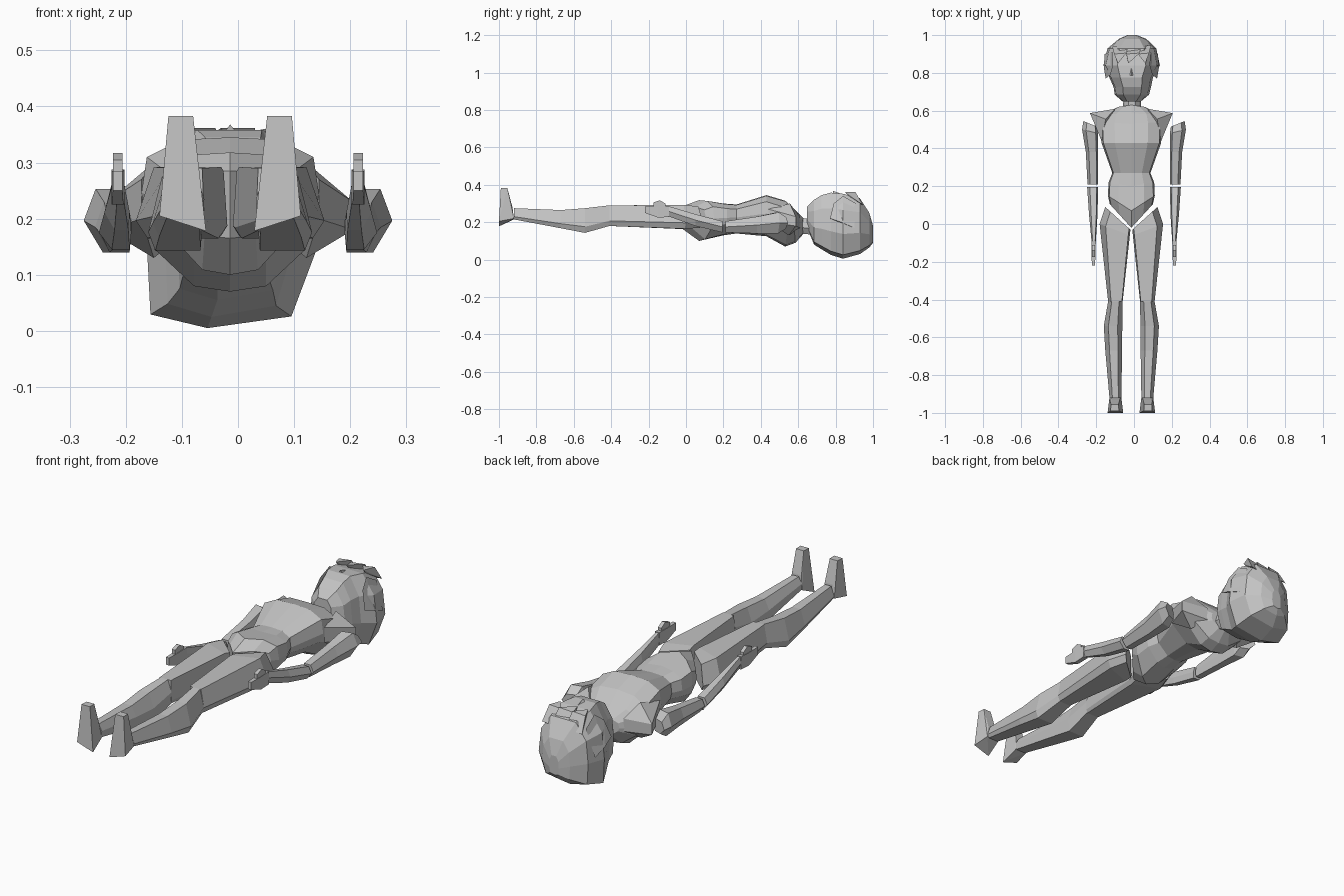
import bpy, bmesh

grey = bpy.data.materials.new("plain grey")
grey.diffuse_color = (0.55, 0.55, 0.55, 1)

C = -0.014          # centre line of the body
# Cross-sections: u runs outer -> inner, v runs back -> front
OCT = [(0, .4), (.08, .75), (.3, 1), (.7, 1), (.92, .75), (1, .4), (.75, 0), (.25, 0)]
THIGH = [(0, .25), (.2, 1), (.95, 1), (1, .15), (.92, 0), (.13, 0)]
CALF = [(0, .25), (.25, 1), (.75, 1), (1, .5), (.95, 0), (.13, 0)]
ARM = [(0, .5), (.25, 1), (.85, 1), (1, .5), (.95, 0), (.4, 0)]
HALF = [(1, 0), (.6, .04), (.08, .36), (0, .55), (.06, .84), (.45, .98), (1, 1)]
SKULL = [(0, .4), (.04, .75), (.25, 1), (.75, 1), (.95, .75), (1, .38), (.86, .06), (.36, 0), (.02, .07)]
BOX = [(0, 0), (0, 1), (1, 1), (1, 0)]


def finish(name, bm):
    bmesh.ops.recalc_face_normals(bm, faces=bm.faces)
    me = bpy.data.meshes.new(name)
    bm.to_mesh(me)
    bm.free()
    me.materials.append(grey)
    bpy.context.collection.objects.link(bpy.data.objects.new(name, me))


def add_loft(bm, rings, prof, flip, closed):
    # ring: y outer, y inner, x outer, x inner, z back, z front
    loops = []
    for yo, yi, xo, xi, zb, zf in rings:
        loop = []
        for u, v in prof:
            x = xo + (xi - xo) * u
            loop.append(bm.verts.new((x if flip is None else 2 * flip - x,
                                      yo + (yi - yo) * u, zb + (zf - zb) * v)))
        loops.append(loop)
    n = len(prof)
    for a, b in zip(loops, loops[1:]):
        for i in range(n if closed else n - 1):
            j = (i + 1) % n
            bm.faces.new((a[i], a[j], b[j], b[i]))
    bm.faces.new(loops[0])
    bm.faces.new(loops[-1])


def loft(name, rings, prof, flip=None):
    bm = bmesh.new()
    add_loft(bm, rings, prof, flip, True)
    finish(name, bm)


def hull(name, pts, flip=None):
    bm = bmesh.new()
    for x, y, z in pts:
        bm.verts.new((x if flip is None else 2 * flip - x, y, z))
    res = bmesh.ops.convex_hull(bm, input=bm.verts)
    bmesh.ops.delete(bm, geom=list({g for g in res["geom_interior"] if isinstance(g, bmesh.types.BMVert)}),
                     context='VERTS')
    finish(name, bm)


# Torso: two mirrored halves welded on the centre line, V-cut at the crotch
bm = bmesh.new()
torso = [(.105, -.02, -.128, C, .165, .285),
         (.15, .07, -.138, C, .10, .318),
         (.22, .20, -.135, C, .13, .30),
         (.27, .27, -.115, C, .14, .295),
         (.43, .43, -.172, C, .125, .345),
         (.54, .53, -.175, C, .07, .315),
         (.58, .585, -.16, C, .09, .265),
         (.62, .63, -.085, C, .14, .22)]
for f in (None, C):
    add_loft(bm, torso, HALF, f, False)
bmesh.ops.remove_doubles(bm, verts=bm.verts, dist=.0005)
finish("torso", bm)

# Neck and head
loft("neck", [(.60, .60, -.058, .037, .14, .22), (.72, .72, -.055, .035, .13, .22)], OCT)
loft("head", [(.648, .648, -.06, .035, .17, .285),
              (.685, .685, -.102, .08, .08, .32),
              (.725, .725, -.108, .09, .055, .345),
              (.775, .775, -.13, .10, .025, .358),
              (.84, .84, -.162, .137, .005, .352),
              (.93, .93, -.14, .118, .03, .328),
              (.98, .98, -.08, .065, .065, .25),
              (1.0, 1.0, -.035, .015, .09, .18)], SKULL)
# Nose
hull("nose", [(-.035, .79, .34), (.008, .79, .34), (C, .785, .368), (C, .85, .345)])

# Hair: fringe pieces over the brow and locks beside the face
fringe = [(-.115, -.03, -.085), (-.05, .04, -.03), (.01, .09, .06)]
for i, (x0, x1, xt) in enumerate(fringe):
    hull(f"fringe_{i + 1}", [(x0, .94, .285), (x1, .945, .295), (x0 + .01, .90, .355),
                             (x1 - .01, .905, .362), (xt, .85, .362), (xt, .87, .34)])
for side, f in (("left", None), ("right", C)):
    hull(side + "_side_lock", [(-.155, .90, .17), (-.115, .91, .30), (-.16, .83, .20),
                               (-.11, .84, .34), (-.15, .77, .22), (-.125, .79, .30)], f)

for side, f, fa in (("left", None, None), ("right", C, 0)):
    # Pointed shoulder wedge on the side of the chest
    hull(side + "_shoulder", [(-.233, .587, .23), (-.233, .587, .18), (-.172, .44, .27), (-.172, .44, .20),
                              (-.15, .555, .30), (-.15, .55, .13), (-.10, .61, .23), (-.10, .61, .17)], f)
    # Thigh with slanted hip cut, then the calf
    loft(side + "_thigh", [(.09, -.03, -.152, -.019, .17, .285),
                           (.0, -.06, -.182, -.022, .165, .292),
                           (-.41, -.41, -.137, -.06, .18, .29)], THIGH, f)
    loft(side + "_calf", [(-.41, -.41, -.137, -.06, .18, .29),
                          (-.54, -.54, -.16, -.062, .143, .275),
                          (-.67, -.67, -.152, -.063, .168, .265),
                          (-.92, -.92, -.13, -.067, .215, .275)], CALF, f)
    # Foot, toes pointing up
    hull(side + "_foot", [(-.124, -.99, .383), (-.08, -.99, .383), (-.122, -.955, .383), (-.082, -.955, .383),
                          (-.14, -1, .205), (-.057, -1, .178), (-.13, -.92, .22), (-.067, -.92, .215),
                          (-.118, -.928, .28), (-.075, -.928, .28)], f)
    # Arm in two pieces with a gap at the elbow
    loft(side + "_upper_arm", [(.545, .515, -.268, -.195, .165, .225),
                               (.50, .48, -.275, -.19, .14, .253),
                               (.38, .38, -.255, -.19, .14, .23),
                               (.21, .21, -.246, -.19, .145, .205)], ARM, fa)
    loft(side + "_forearm", [(.195, .195, -.248, -.19, .145, .205),
                             (.05, .05, -.238, -.193, .18, .243),
                             (-.09, -.09, -.225, -.202, .23, .285)], ARM, fa)
    # Hand and thumb
    loft(side + "_hand", [(-.09, -.09, -.225, -.202, .228, .288),
                          (-.15, -.15, -.225, -.204, .225, .285),
                          (-.22, -.22, -.223, -.206, .25, .285)], BOX, fa)
    loft(side + "_thumb", [(-.11, -.11, -.223, -.206, .27, .30),
                           (-.14, -.14, -.223, -.206, .27, .317),
                           (-.175, -.175, -.223, -.206, .275, .305)], BOX, fa)
